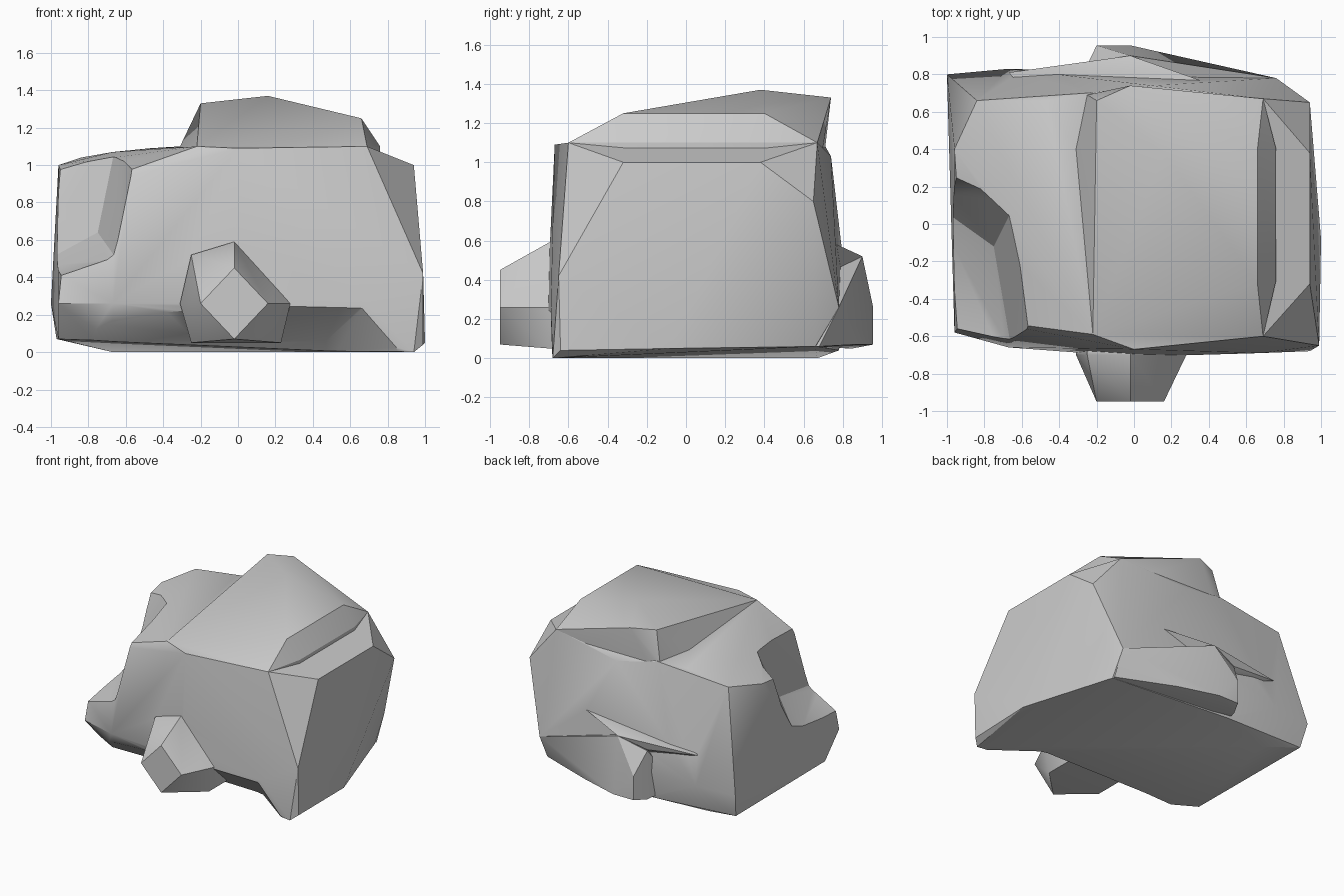
import bpy, bmesh


def hull(name, points):
    """Faceted convex stone chunk from its corner points."""
    bm = bmesh.new()
    for p in points:
        bm.verts.new(p)
    res = bmesh.ops.convex_hull(bm, input=bm.verts)
    junk = {g for g in res["geom_interior"] + res["geom_unused"]
            if isinstance(g, bmesh.types.BMVert)}
    bmesh.ops.delete(bm, geom=list(junk), context='VERTS')
    bmesh.ops.recalc_face_normals(bm, faces=bm.faces)
    mesh = bpy.data.meshes.new(name)
    bm.to_mesh(mesh)
    bm.free()
    obj = bpy.data.objects.new(name, mesh)
    bpy.context.collection.objects.link(obj)
    return obj


def combine(target, other, operation):
    mod = target.modifiers.new(other.name, 'BOOLEAN')
    mod.operation = operation
    mod.solver = 'EXACT'
    mod.object = other
    other.hide_render = True
    bpy.context.view_layer.objects.active = target
    bpy.ops.object.modifier_apply(modifier=mod.name)
    bpy.data.objects.remove(other)


# Main boulder: underside, chin, sides and the lower shoulder
boulder = hull("boulder", [
    (-.67, -.55, .06), (.94, -.68, 0), (.76, .66, .06), (-.67, .67, 0),
    (-.96, -.40, .07), (.99, -.64, .04), (-.97, .75, .07), (-.25, .78, .04),
    (-.96, -.58, .26), (-.67, -.66, .26), (0, -.71, .26), (.68, -.69, .26),
    (-1, .80, .26), (-.67, .83, .26), (.76, .78, .26), (1, -.08, .05),
    (.99, -.65, .42), (.94, -.32, 1.0), (.94, .38, 1.0), (.94, .65, .80),
    (.69, -.60, 1.1), (-.22, -.59, 1.1), (0, -.67, 1.09), (.69, .67, 1.1),
    (-.25, .70, 1.1), (-.47, .66, 1.09), (-.84, .66, 1.04), (-.96, .40, 1.0),
    (-.67, .30, 1.07), (-.90, -.50, .86), (-.58, -.51, .96), (-.31, .40, 1.1),
    (.10, .74, 1.03)])

# Raised crown on the right of the top
crown = hull("crown", [(x, y, z) for x, y in (
    (-.22, -.59), (.69, -.60), (.76, -.30), (.76, .40), (.69, .67),
    (-.25, .69), (-.31, .40)) for z in (.9, 1.1)] + [
    (-.20, .66, 1.33), (-.02, .74, 1.33), (.16, .38, 1.37),
    (.66, .40, 1.25), (.66, -.32, 1.25)])

# Knob on the front: wide base tapering to a diamond face
knob = hull("front_knob", [
    (x, y, z) for y in (-.70, -.42) for x, z in (
        (-.31, .26), (-.25, .52), (-.02, .59), (.28, .26), (.23, .05),
        (-.02, .05), (-.25, .05))] + [
    (-.20, -.95, .26), (-.02, -.95, .45), (.16, -.95, .26), (-.02, -.95, .07)])

# Thin ledge across the back, and the bump standing under it
ledge = hull("back_ledge", [
    (.35, .77, .58), (-.67, .81, .50), (-.02, .90, .52), (-.25, .85, .45),
    (-.20, .74, .36), (0, .74, .40), (.2, .5, .58), (-.4, .5, .5)])
bump = hull("back_bump", [
    (-.02, .90, .52), (-.20, .955, .26), (-.20, .955, .07), (-.02, .955, .07),
    (.30, .86, .07), (.76, .68, .06), (.76, .78, .26), (.30, .80, .40),
    (-.25, .85, .44), (-.25, .85, .05), (-.35, .60, .10), (.5, .4, .06),
    (0, .5, .4)])

# Notch broken out of the front left corner
notch = hull("notch_cutter", [
    (-.75, -.12, .64), (-.65, -.70, .50), (-1.05, -.64, .36), (-1.10, .13, .45),
    (-.57, .24, 1.52), (-.46, -.62, 1.40), (-1.3, -.9, 1.5), (-1.06, .53, 1.55)])

# Tucked underside below the front chin
tuck = hull("chin_cutter", [
    (-1.0, -.72, .26), (.68, -.72, .26), (.92, -.72, 0), (-.90, -.50, .06),
    (-.50, -.48, .06), (.47, -.48, .06), (-.67, -.32, -.1), (.47, -.32, -.1),
    (.92, -.70, -.1), (-1.0, -.72, -.1)])

combine(boulder, notch, 'DIFFERENCE')
combine(boulder, tuck, 'DIFFERENCE')
for part in (crown, knob, ledge, bump):
    combine(boulder, part, 'UNION')

boulder.select_set(True)
bpy.context.view_layer.objects.active = boulder
bpy.ops.object.shade_smooth_by_angle(angle=0.5)
